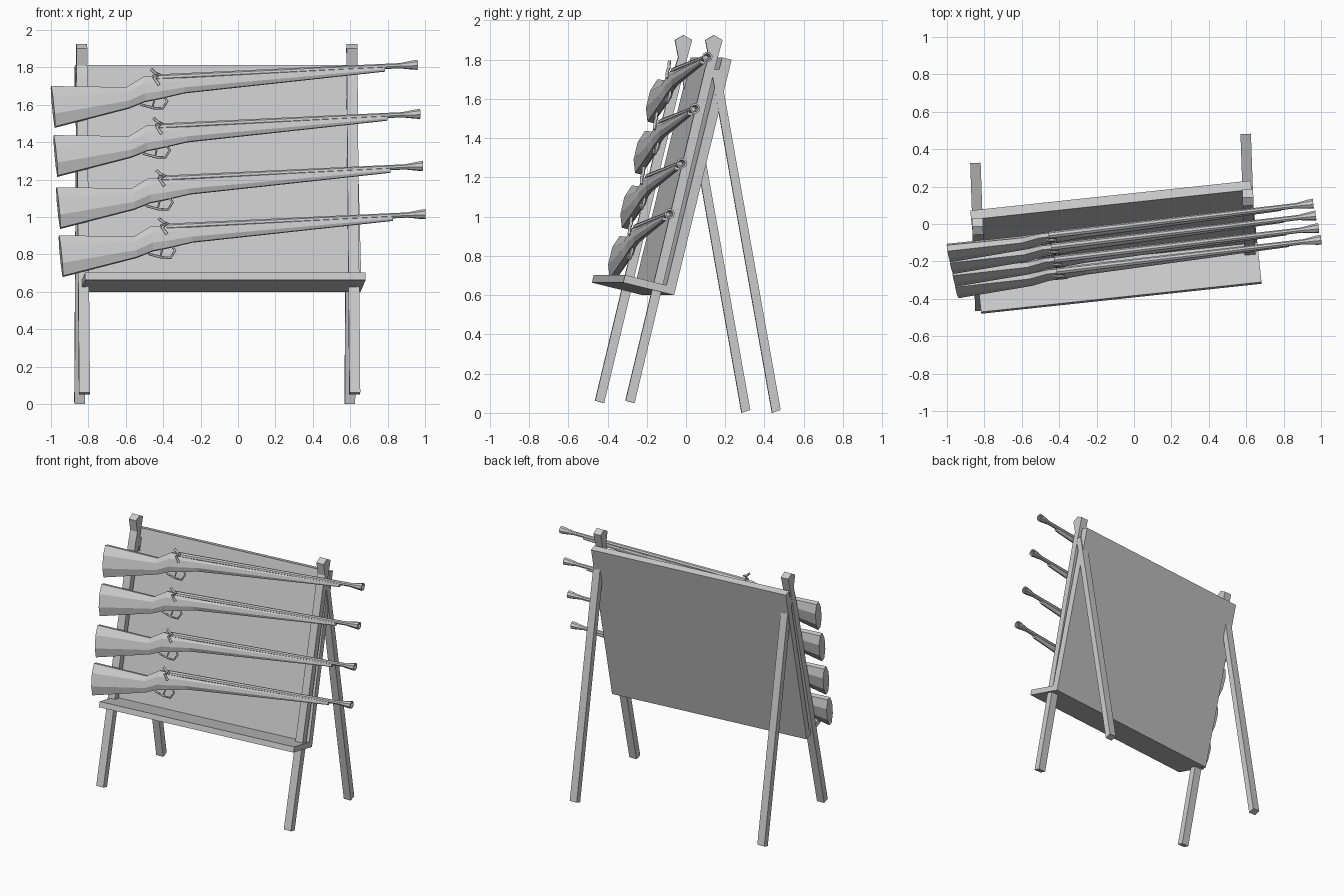
import bpy, bmesh, math
from mathutils import Matrix, Vector

if "Cube" in bpy.data.objects:
    bpy.data.objects.remove(bpy.data.objects["Cube"])


def make(name, bm, mat):
    bmesh.ops.recalc_face_normals(bm, faces=bm.faces)
    me = bpy.data.meshes.new(name)
    bm.to_mesh(me)
    bm.free()
    ob = bpy.data.objects.new(name, me)
    bpy.context.collection.objects.link(ob)
    ob.matrix_world = mat
    return ob


def extrude_profile(name, pts, x0, x1, mat):
    """Polygon in the local YZ plane, extruded from x0 to x1."""
    bm = bmesh.new()
    face = bm.faces.new([bm.verts.new((x0, y, z)) for y, z in pts])
    ext = bmesh.ops.extrude_face_region(bm, geom=[face])
    bmesh.ops.translate(bm, vec=(x1 - x0, 0, 0),
                        verts=[g for g in ext["geom"] if isinstance(g, bmesh.types.BMVert)])
    return make(name, bm, mat)


def loft(name, stations, mat, sides=8):
    """Skin rings along X; station = (x_top, z_top, x_bottom, z_bottom, half_width)."""
    bm = bmesh.new()
    rings = []
    k = 1 / math.cos(math.pi / sides)
    for xt, zt, xb, zb, hw in stations:
        ring = []
        for i in range(sides):
            a = 2 * math.pi * (i + 0.5) / sides
            t = 0.5 + 0.5 * math.sin(a) * k
            ring.append(bm.verts.new((xb + (xt - xb) * t, hw * math.cos(a) * k, zb + (zt - zb) * t)))
        rings.append(ring)
    for a, b in zip(rings, rings[1:]):
        for i in range(sides):
            j = (i + 1) % sides
            bm.faces.new((a[i], a[j], b[j], b[i]))
    bm.faces.new(rings[0])
    bm.faces.new(rings[-1])
    return make(name, bm, mat)


def rod(name, pts, r, mat):
    """Thin square-section bent rod."""
    cu = bpy.data.curves.new(name, 'CURVE')
    cu.dimensions = '3D'
    cu.bevel_depth = r
    cu.bevel_resolution = 0
    cu.use_fill_caps = True
    sp = cu.splines.new('POLY')
    sp.points.add(len(pts) - 1)
    for p, co in zip(sp.points, pts):
        p.co = (*co, 1)
    ob = bpy.data.objects.new(name, cu)
    bpy.context.collection.objects.link(ob)
    ob.matrix_world = mat


# A-frame legs at each end
front_leg = [(-.309, .062), (-.263, .05), (.142, 1.74), (.158, 1.80), (.186, 1.90),
             (.142, 1.925), (.098, 1.90), (.115, 1.81), (.095, 1.75)]
back_leg = [(.438, 0), (.482, .015), (.172, 1.75), (.128, 1.75)]
for side, x, y in (("right", .614, 0), ("left", -.831, -.155)):
    m = Matrix.Translation((x, y, 0)) @ Matrix.Rotation(math.radians(2), 4, 'Z')
    extrude_profile("front_leg_" + side, front_leg, -.029, .029, m)
    extrude_profile("back_leg_" + side, back_leg, -.028, .028, m)

# Leaning back panel with shelf, as one L-shaped profile
panel = (Matrix.Rotation(math.radians(6.1), 4, 'Z') @ Matrix.Translation((0, -.13, .60))
         @ Matrix.Rotation(math.radians(-13.8), 4, 'X'))
extrude_profile("panel_and_shelf", [(0, 0), (0, 1.235), (-.05, 1.235), (-.05, .04),
                                    (-.268, .04), (-.268, 0)], -.863, .645, panel)

# Four long guns stacked on the panel
stock = [(-1.008, .222, -.992, 0, .04), (-.605, .217, -.59, .105, .033),
         (-.51, .275, -.505, .14, .026), (-.43, .275, -.42, .157, .026),
         (-.30, .277, -.29, .188, .022), (.79, .333, .79, .307, .014)]
barrel = []
for x, r in ((-.46, .018), (.87, .013), (.94, .023), (.965, .025), (.965, .016), (.90, .010)):
    z = .27 + (x + .45) * .0517
    barrel.append((x, z + r, x, z - r, r))
guard = [(-.53, 0, .125), (-.46, 0, .105), (-.41, 0, .103), (-.385, 0, .143), (-.41, 0, .18)]
trigger = [(-.45, 0, .17), (-.463, 0, .115)]
cock = [(-.43, -.03, .225), (-.455, -.034, .262), (-.425, -.034, .283),
        (-.45, -.034, .29), (-.472, -.034, .312)]

for i, drop in enumerate((0, .27, .557, .822)):
    m = panel @ Matrix.Translation((.026 * drop, -.157, .868 - drop))
    n = str(i + 1)
    loft("gun_stock_" + n, stock, m)
    loft("gun_barrel_" + n, barrel, m)
    rod("trigger_guard_" + n, guard, .007, m)
    rod("trigger_" + n, trigger, .005, m)
    rod("lock_hammer_" + n, cock, .009, m)
